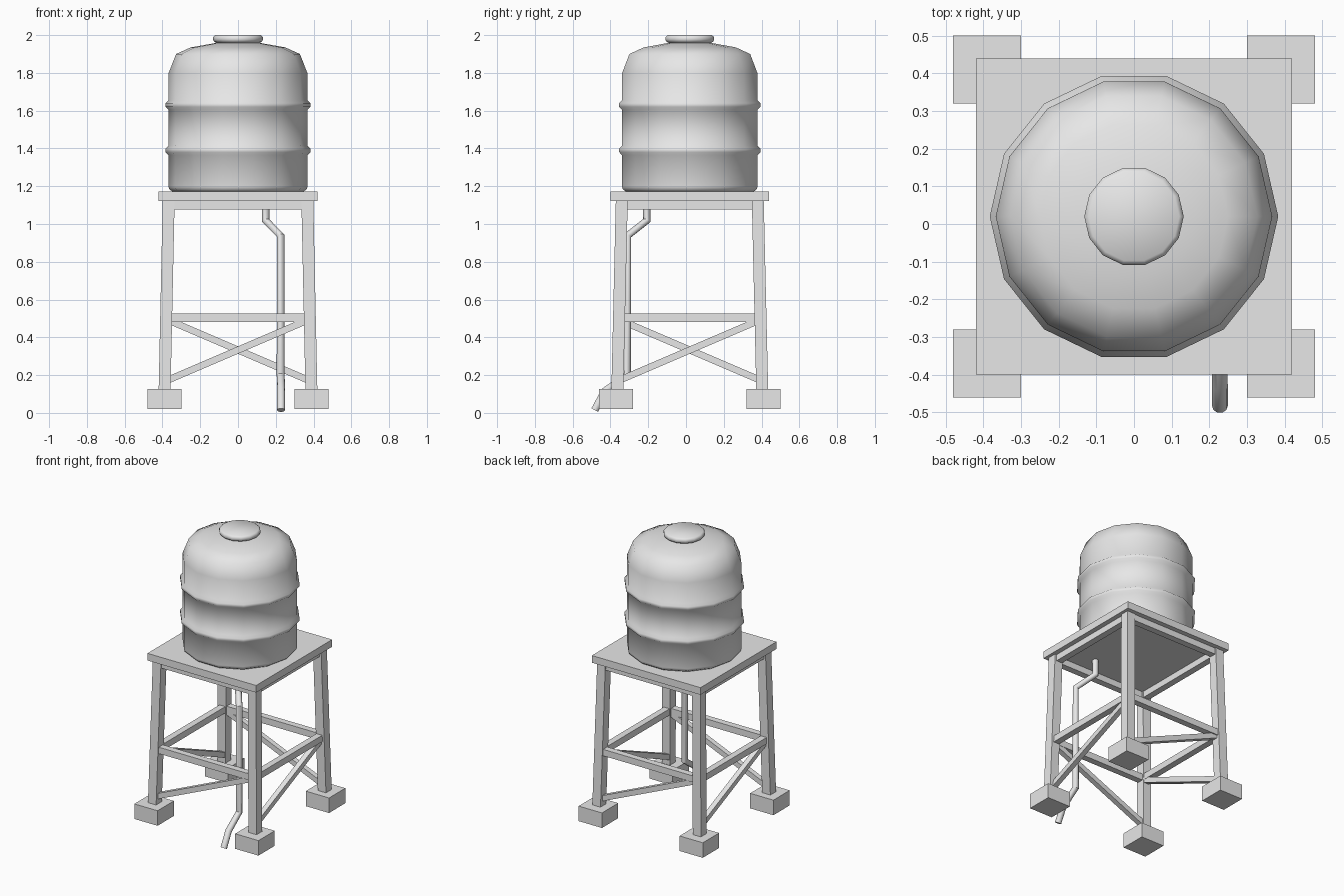
import bpy, bmesh, math
from mathutils import Vector, Matrix

cube = bpy.data.objects.get("Cube")
if cube:
    bpy.data.objects.remove(cube, do_unlink=True)

CY = 0.02   # centre of the tower in y

grey = bpy.data.materials.new("light_grey")
grey.use_nodes = True
grey.diffuse_color = (0.8, 0.8, 0.8, 1)
grey.node_tree.nodes["Principled BSDF"].inputs["Base Color"].default_value = (0.8, 0.8, 0.8, 1)


def finish(name, bm, smooth=None):
    bmesh.ops.recalc_face_normals(bm, faces=bm.faces)
    mesh = bpy.data.meshes.new(name)
    bm.to_mesh(mesh)
    bm.free()
    mesh.materials.append(grey)
    ob = bpy.data.objects.new(name, mesh)
    bpy.context.collection.objects.link(ob)
    if smooth:
        bpy.ops.object.select_all(action='DESELECT')
        ob.select_set(True)
        bpy.context.view_layer.objects.active = ob
        bpy.ops.object.shade_smooth_by_angle(angle=math.radians(smooth))
    return ob


def box(name, centre, size):
    bm = bmesh.new()
    bmesh.ops.create_cube(bm, size=1, matrix=Matrix.Translation(centre) @ Matrix.Diagonal((*size, 1)))
    return finish(name, bm)


def bar(name, a, b, width, turn):
    # Square bar from a to b, turned about the tower axis
    a, b = Vector(a), Vector(b)
    rot = (b - a).to_track_quat('Z', 'Y').to_matrix().to_4x4()
    place = Matrix.Translation((0, CY, 0)) @ Matrix.Rotation(turn, 4, 'Z')
    bm = bmesh.new()
    bmesh.ops.create_cube(bm, size=1, matrix=place @ Matrix.Translation((a + b) / 2) @ rot
                          @ Matrix.Diagonal((width, width, (b - a).length, 1)))
    return finish(name, bm)


def lathe(name, profile, sides, smooth):
    bm = bmesh.new()
    rings = []
    for r, z in profile:
        rings.append([bm.verts.new((r * math.cos(t), CY + r * math.sin(t), z))
                      for t in (i * math.tau / sides for i in range(sides))])
    for low, high in zip(rings, rings[1:]):
        for i in range(sides):
            j = (i + 1) % sides
            bm.faces.new((low[i], low[j], high[j], high[i]))
    bm.faces.new(rings[0])
    bm.faces.new(rings[-1])
    return finish(name, bm, smooth)


# Four splayed legs on footing blocks
def leg(name, sx, sy):
    bm = bmesh.new()
    bmesh.ops.create_cube(bm, size=1)
    for v in bm.verts:
        top = v.co.z > 0
        c = 0.367 if top else 0.389
        d = 0.36 if top else 0.384
        v.co = (sx * c + v.co.x * 0.063, CY + sy * d + v.co.y * 0.063, 1.125 if top else 0.1)
    finish(name, bm)


for side, sx in (("left", 1), ("right", -1)):
    for end, sy in (("front", -1), ("back", 1)):
        leg(f"{end}_{side}_leg", sx, sy)
        box(f"{end}_{side}_footing", (sx * 0.39, CY + sy * 0.39, 0.073), (0.18, 0.18, 0.105))

# Rails and one diagonal brace on each side, repeated around the tower
for i, side in enumerate(("front", "left", "back", "right")):
    turn = i * math.pi / 2
    bar(f"{side}_top_beam", (-0.35, -0.363, 1.1), (0.35, -0.363, 1.1), 0.046, turn)
    bar(f"{side}_rail", (-0.365, -0.375, 0.503), (0.365, -0.375, 0.503), 0.045, turn)
    bar(f"{side}_brace", (-0.375, -0.378, 0.172), (0.36, -0.372, 0.487), 0.036, turn)

# Platform
box("platform", (0, CY, 1.146), (0.84, 0.84, 0.05))

# Tank with two raised ribs and a domed top
lathe("tank", [(0.345, 1.17), (0.365, 1.185), (0.368, 1.2),
               (0.368, 1.365), (0.383, 1.38), (0.383, 1.4), (0.368, 1.415),
               (0.368, 1.605), (0.383, 1.62), (0.383, 1.64), (0.368, 1.655),
               (0.367, 1.8), (0.328, 1.9), (0.25, 1.935), (0.165, 1.95), (0.11, 1.96)], 14, 60)
lathe("tank_lid", [(0.11, 1.955), (0.128, 1.967), (0.132, 1.975),
                   (0.132, 1.99), (0.12, 2.0)], 14, 60)

# Outlet pipe
path = [(0.147, -0.208, 1.13), (0.147, -0.208, 1.018), (0.226, -0.31, 0.938),
        (0.226, -0.31, 0.2), (0.228, -0.43, 0.115), (0.228, -0.483, 0.015)]
pts = [Vector(p) for p in path]
bm = bmesh.new()
rings = []
for i, p in enumerate(pts):
    before = (p - pts[i - 1]).normalized() if i else (pts[1] - p).normalized()
    after = (pts[i + 1] - p).normalized() if i < len(pts) - 1 else before
    along = (before + after).normalized()
    u = Vector((1, 0, 0))
    u = (u - along * u.dot(along)).normalized()
    w = along.cross(u)
    rings.append([bm.verts.new(p + 0.021 * (u * math.cos(t) + w * math.sin(t)))
                  for t in (k * math.tau / 10 for k in range(10))])
for a, b in zip(rings, rings[1:]):
    for k in range(10):
        bm.faces.new((a[k], a[k - 1], b[k - 1], b[k]))
bm.faces.new(rings[0])
bm.faces.new(rings[-1])
finish("outlet_pipe", bm, 40)
